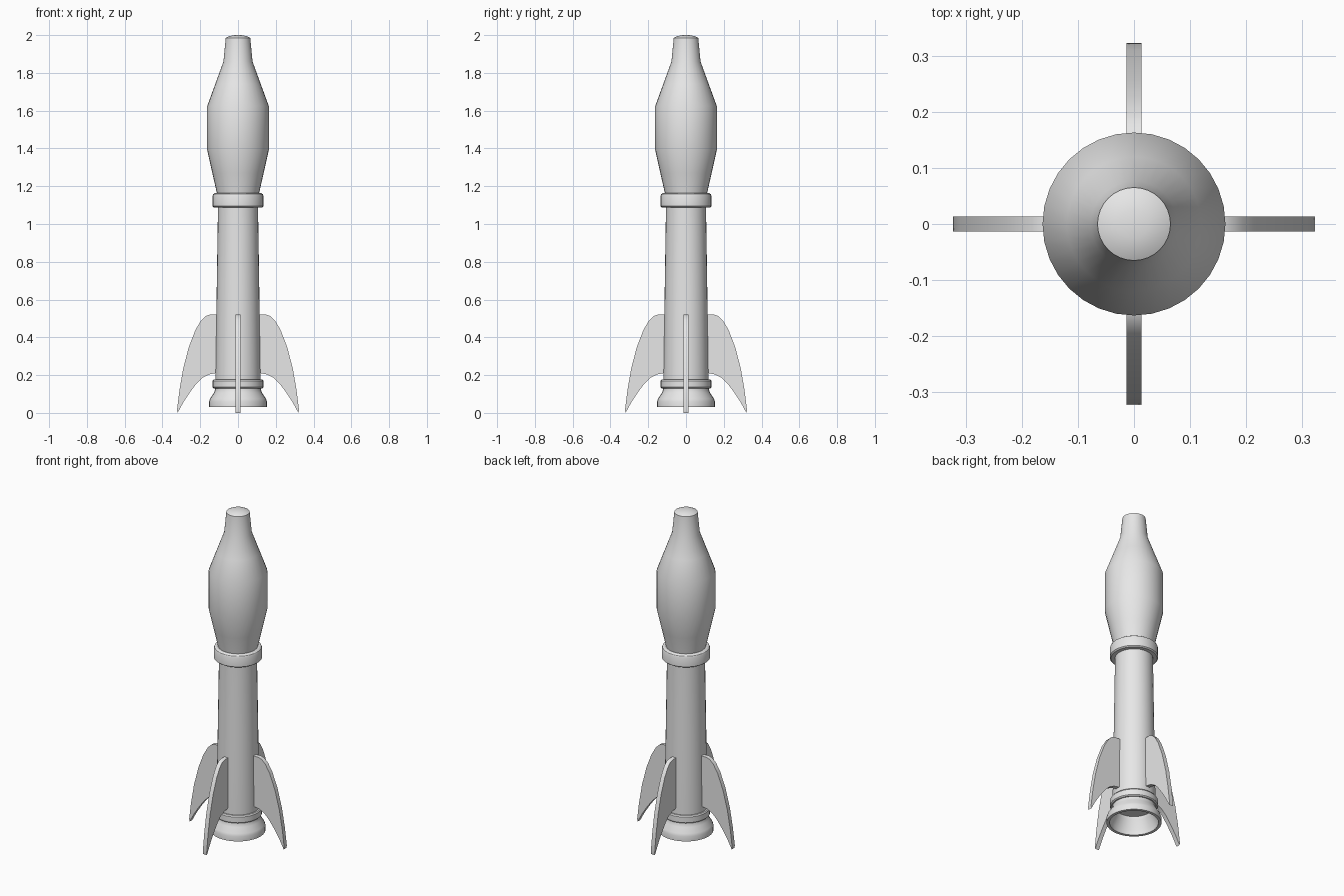
import bpy, bmesh
from math import pi, radians
from mathutils import Matrix, Vector

if "Cube" in bpy.data.objects:
    bpy.data.objects.remove(bpy.data.objects["Cube"])

grey = bpy.data.materials.new("light_grey")
grey.use_nodes = True
colour = (0.8, 0.8, 0.8, 1)
grey.diffuse_color = colour
grey.node_tree.nodes["Principled BSDF"].inputs["Base Color"].default_value = colour


def finish(name, bm, angle=30):
    bmesh.ops.remove_doubles(bm, verts=bm.verts, dist=0.0005)
    bmesh.ops.recalc_face_normals(bm, faces=bm.faces)
    mesh = bpy.data.meshes.new(name)
    bm.to_mesh(mesh)
    bm.free()
    mesh.materials.append(grey)
    obj = bpy.data.objects.new(name, mesh)
    bpy.context.collection.objects.link(obj)
    bpy.ops.object.select_all(action='DESELECT')
    obj.select_set(True)
    bpy.context.view_layer.objects.active = obj
    bpy.ops.object.shade_smooth_by_angle(angle=radians(angle))
    return obj


def lathe(name, profile, closed=False, steps=32):
    """Revolve (radius, height) points around z."""
    bm = bmesh.new()
    verts = [bm.verts.new((r, 0, z)) for r, z in profile]
    edges = [bm.edges.new(pair) for pair in zip(verts, verts[1:])]
    if closed:
        edges.append(bm.edges.new((verts[-1], verts[0])))
    bmesh.ops.spin(bm, geom=verts + edges, cent=(0, 0, 0), axis=(0, 0, 1),
                   angle=2 * pi, steps=steps)
    return finish(name, bm)


# Nose: tapered foot, straight belly, cone and domed cap
lathe("nose", [(0, 1.14), (0.108, 1.14), (0.111, 1.16), (0.136, 1.27),
               (0.163, 1.39), (0.163, 1.625), (0.12, 1.742), (0.077, 1.86),
               (0.065, 1.985), (0.05, 1.993), (0.025, 1.999), (0, 2)])

# Body tube
lathe("body", [(0, 1.13), (0.106, 1.13), (0.106, 1.09), (0.112, 0.7),
               (0.12, 0.17), (0.12, 0.14), (0, 0.14)])

# Collars with rounded rims
lathe("upper_collar", [(0.09, 1.088), (0.128, 1.088), (0.135, 1.094),
                       (0.135, 1.148), (0.131, 1.158), (0.122, 1.164),
                       (0.09, 1.164)], closed=True)
lathe("lower_collar", [(0.09, 0.13), (0.128, 0.13), (0.134, 0.136),
                       (0.134, 0.17), (0.129, 0.177), (0.09, 0.177)], closed=True)

# Hollow flared nozzle
lathe("nozzle", [(0, 0.14), (0.12, 0.14), (0.122, 0.12), (0.128, 0.105),
                 (0.148, 0.075), (0.153, 0.06), (0.153, 0.03), (0.136, 0.03),
                 (0.134, 0.06), (0.108, 0.11), (0.104, 0.13), (0, 0.13)])

# Four swept fins, one outline turned around the body
outline = [(0.09, 0.52), (0.15, 0.52), (0.172, 0.512), (0.195, 0.49),
           (0.225, 0.44), (0.26, 0.35), (0.29, 0.235), (0.31, 0.12),
           (0.323, 0.015), (0.32, 0), (0.29, 0.055), (0.254, 0.11),
           (0.22, 0.155), (0.19, 0.185), (0.155, 0.203), (0.12, 0.21),
           (0.09, 0.21)]
half = 0.013
for i, side in enumerate(("left", "back", "right", "front")):
    bm = bmesh.new()
    face = bm.faces.new([bm.verts.new((x, -half, z)) for x, z in outline])
    new = bmesh.ops.extrude_face_region(bm, geom=[face], use_keep_orig=True)["geom"]
    bmesh.ops.translate(bm, vec=Vector((0, 2 * half, 0)),
                        verts=[v for v in new if isinstance(v, bmesh.types.BMVert)])
    bmesh.ops.rotate(bm, verts=bm.verts, cent=(0, 0, 0),
                     matrix=Matrix.Rotation(i * pi / 2, 3, 'Z'))
    finish(side + "_fin", bm)
